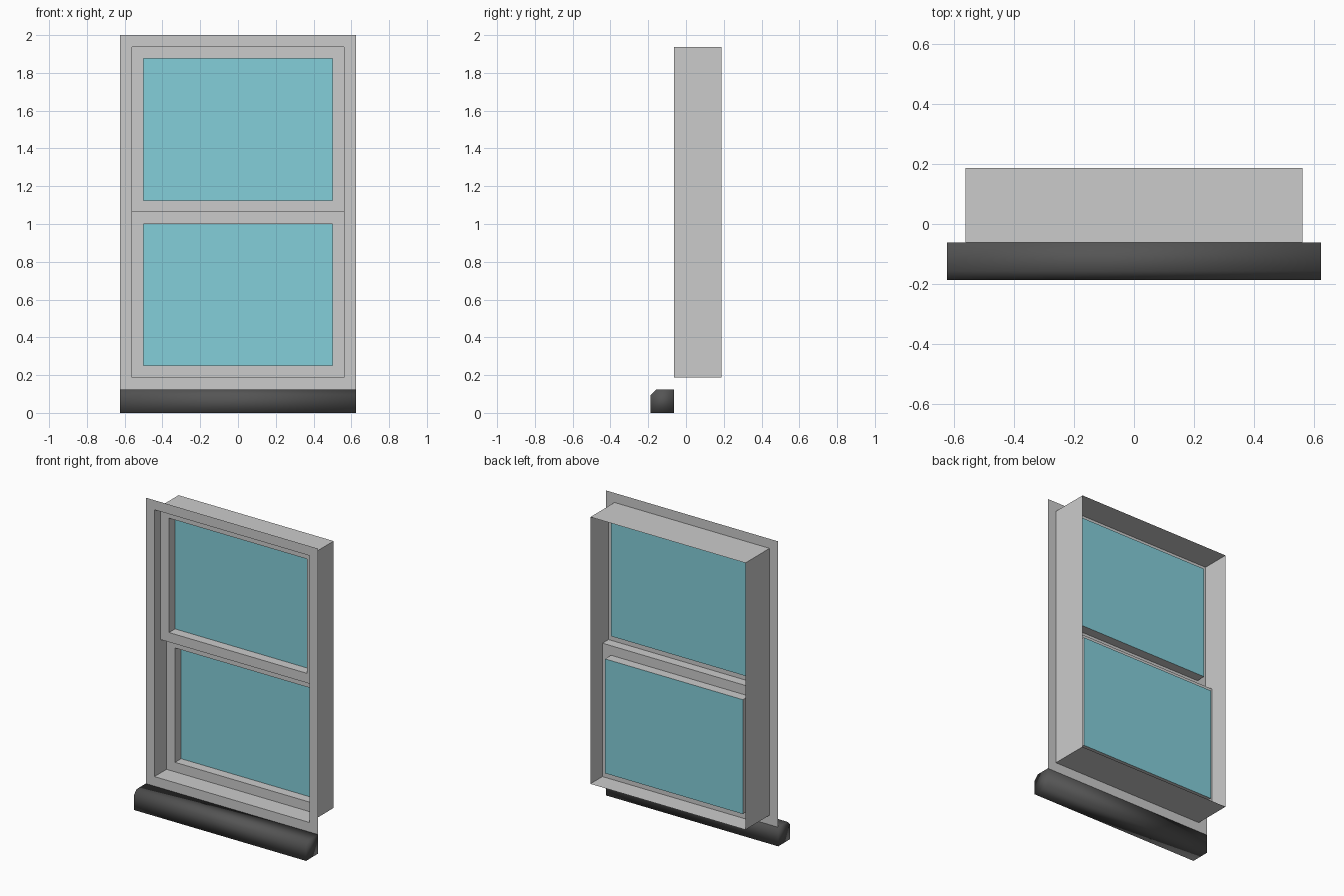
import bpy

if "Cube" in bpy.data.objects:
    bpy.data.objects.remove(bpy.data.objects["Cube"])

def material(name, color):
    m = bpy.data.materials.new(name)
    m.diffuse_color = color
    m.use_nodes = True
    m.node_tree.nodes["Principled BSDF"].inputs["Base Color"].default_value = m.diffuse_color
    return m

glass_mat = material("glass_blue", (0.23, 0.62, 0.70, 1))
sill_mat = material("sill_dark", (0.09, 0.09, 0.09, 1))

def make(name, verts, faces, mat=None):
    me = bpy.data.meshes.new(name)
    me.from_pydata(verts, [], faces)
    me.update()
    ob = bpy.data.objects.new(name, me)
    bpy.context.collection.objects.link(ob)
    if mat:
        me.materials.append(mat)
    return ob

def loop(hw, z0, z1, y):
    """Rectangle in the XZ plane, counter-clockwise seen from the front."""
    return [(-hw, y, z0), (hw, y, z0), (hw, y, z1), (-hw, y, z1)]

def bands(name, loops):
    """Single-sided skin bridging successive rectangles."""
    verts = [v for l in loops for v in l]
    faces = [(4*k + i, 4*k + (i+1) % 4, 4*k + 4 + (i+1) % 4, 4*k + 4 + i)
             for k in range(len(loops) - 1) for i in range(4)]
    return make(name, verts, faces)

W, B = 0.5625, 0.0625      # opening half width, border width

# Flat front trim and deep jamb lining
bands("trim_and_jamb", [loop(W + B, 0.125, 2.0, -0.0625),
                        loop(W, 0.1875, 1.9375, -0.0625),
                        loop(W, 0.1875, 1.9375, 0.1875)])

# Two sashes: front face, reveal, and a pane at the back of the reveal
for label, z0, y in (("upper", 1.0625, 0.0), ("lower", 0.1875, 0.0625)):
    z1 = z0 + 0.875
    inner = (W - B, z0 + B, z1 - B)
    bands(label + "_sash", [loop(W, z0, z1, y), loop(*inner, y), loop(*inner, y + 0.0625)])
    make(label + "_glass", loop(*inner, y + 0.0625), [(0, 1, 2, 3)], glass_mat)

# Horizontal step joining the two sashes
make("meeting_rail", [(-W, 0, 1.0625), (-W, 0.0625, 1.0625),
                      (W, 0.0625, 1.0625), (W, 0, 1.0625)], [(0, 1, 2, 3)])

# Sill with chamfered front edge, smooth shaded
profile = [(-0.0625, 0), (-0.0625, 0.125), (-0.157, 0.125), (-0.1875, 0.095), (-0.1875, 0)]
n = len(profile)
verts = [(x, y, z) for x in (-0.625, 0.625) for y, z in profile]
faces = [tuple(range(n))[::-1], tuple(range(n, 2*n))]
faces += [(i, (i+1) % n, (i+1) % n + n, i + n) for i in range(n)]
sill = make("sill", verts, faces, sill_mat)
# consistent outward normals
import bmesh
bm = bmesh.new()
bm.from_mesh(sill.data)
bmesh.ops.recalc_face_normals(bm, faces=bm.faces)
bm.to_mesh(sill.data)
bm.free()
sill.data.polygons.foreach_set("use_smooth", [True] * len(sill.data.polygons))
